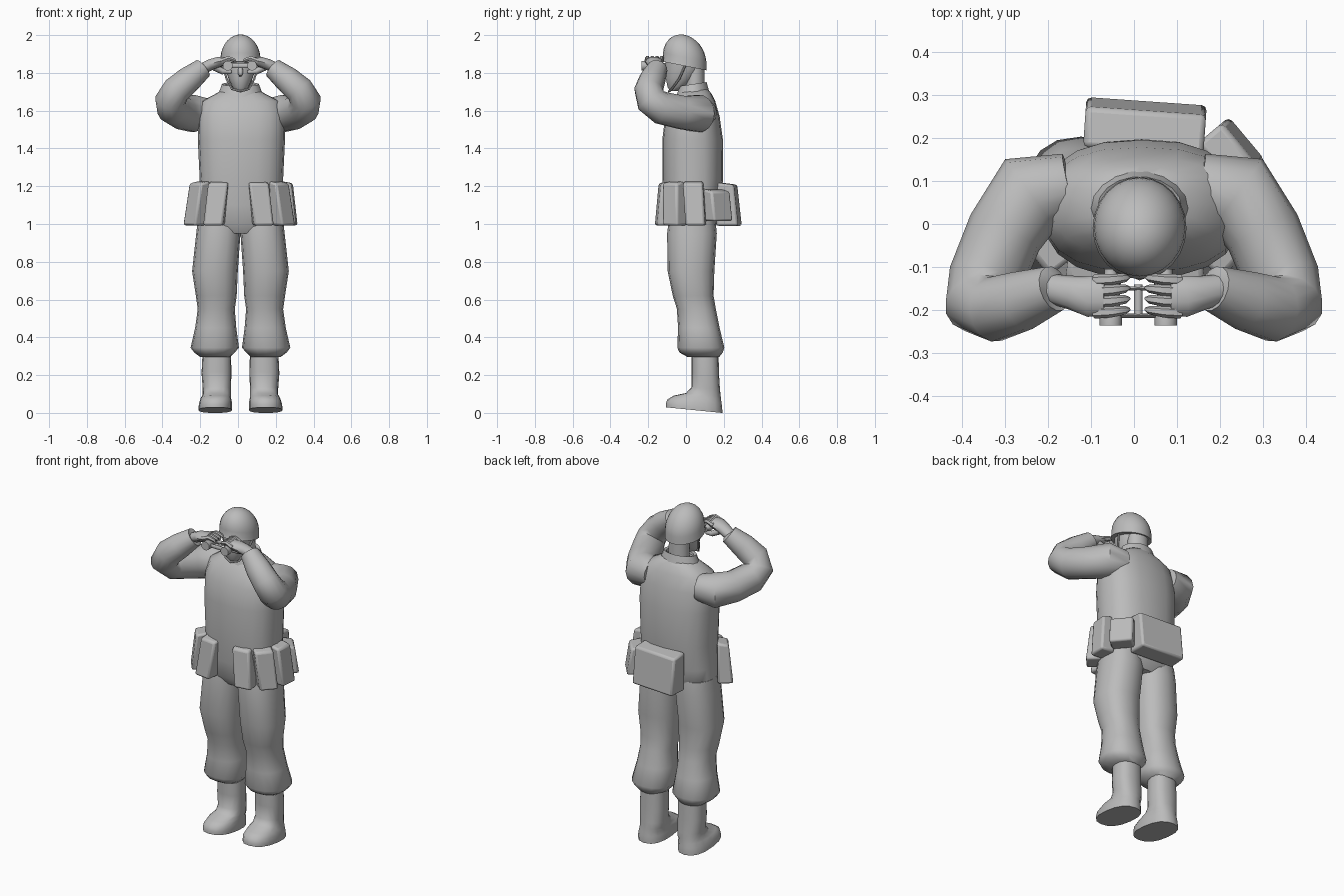
import bpy, bmesh
from math import sin, cos, pi, radians, copysign
from mathutils import Vector, Matrix

if "Cube" in bpy.data.objects:
    bpy.data.objects.remove(bpy.data.objects["Cube"])

GREY = (0.5, 0.5, 0.5, 1)
mat = bpy.data.materials.new("plain grey")
mat.use_nodes = True
mat.diffuse_color = GREY
mat.node_tree.nodes["Principled BSDF"].inputs["Base Color"].default_value = GREY
MID = 0.013  # body centre line


def finish(name, bm, angle=50, bevel=0):
    bmesh.ops.recalc_face_normals(bm, faces=bm.faces)
    mesh = bpy.data.meshes.new(name)
    bm.to_mesh(mesh)
    bm.free()
    mesh.materials.append(mat)
    ob = bpy.data.objects.new(name, mesh)
    bpy.context.collection.objects.link(ob)
    bpy.ops.object.select_all(action="DESELECT")
    ob.select_set(True)
    bpy.context.view_layer.objects.active = ob
    bpy.ops.object.shade_smooth_by_angle(angle=radians(angle))
    if bevel:
        mod = ob.modifiers.new("Bevel", "BEVEL")
        mod.width, mod.segments = bevel, 2
    return ob


def skin(bm, rings):
    """Bridge equal rings of points and close both ends."""
    rows = [[bm.verts.new(p) for p in ring] for ring in rings]
    n = len(rows[0])
    for a, b in zip(rows, rows[1:]):
        for i in range(n):
            j = (i + 1) % n
            bm.faces.new((a[i], a[j], b[j], b[i]))
    bm.faces.new(rows[0][::-1])
    bm.faces.new(rows[-1])


def loft(name, rings, power=2.0, shear=0.0, side=1, seg=18, centre=MID):
    """Stack rings (z, x0, x1, y0, y1); x is measured from the centre."""
    out = []
    for z, x0, x1, y0, y1 in rings:
        pts = []
        for i in range(seg):
            a = 2 * pi * i / seg
            c, s = [copysign(abs(v) ** (2 / power), v) for v in (cos(a), sin(a))]
            x = (x0 + x1) / 2 + c * (x1 - x0) / 2
            y = (y0 + y1) / 2 + s * (y1 - y0) / 2
            pts.append((centre + side * x, y, z + shear * y))
        out.append(pts)
    bm = bmesh.new()
    skin(bm, out)
    return finish(name, bm)


def sweep(name, path, side=1, seg=12, centre=0.0):
    """Tube along points (x, y, z, radius[, second radius])."""
    pts = [Vector((centre + side * p[0], p[1], p[2])) for p in path]
    bm, rings, u, old = bmesh.new(), [], None, None
    for i, p in enumerate(pts):
        t = (pts[min(i + 1, len(pts) - 1)] - pts[max(i - 1, 0)]).normalized()
        if u is None:
            u = t.cross(Vector((0, 0, 1))).normalized()
        else:
            u = old.rotation_difference(t) @ u
        v, old = t.cross(u), t
        ra, rb = path[i][3], path[i][-1]
        rings.append([p + u * ra * cos(2 * pi * k / seg) + v * rb * sin(2 * pi * k / seg)
                      for k in range(seg)])
    skin(bm, rings)
    return finish(name, bm)


def pouch(name, x, y, z, size, turn, lean):
    """Bevelled box, fuller at the bottom, whose front looks along its turn."""
    bm = bmesh.new()
    bmesh.ops.create_cube(bm, size=1)
    for v in bm.verts:
        low = v.co.z < 0
        outer = v.co.y < 0
        v.co = Vector(a * b for a, b in zip(v.co, size))
        v.co.x += lean if low else -lean
        if outer:
            v.co.y += -0.012 if low else 0.012
            v.co.z -= 0.0 if low else 0.012
    bm.transform(Matrix.Translation((x, y, z)) @ Matrix.Rotation(radians(turn), 4, "Z"))
    return finish(name, bm, 40, 0.012)


# Jacket and collar
loft("jacket", [
    (0.95, -.15, .15, -.07, .13), (1.0, -.225, .228, -.10, .165),
    (1.1, -.222, .226, -.112, .18), (1.24, -.216, .226, -.125, .197),
    (1.45, -.226, .236, -.125, .195), (1.57, -.225, .235, -.11, .178),
    (1.65, -.205, .21, -.07, .155), (1.69, -.13, .13, -.04, .135),
    (1.72, -.08, .08, -.01, .11)], power=2.5, seg=20)
loft("collar", [
    (1.66, -.125, .125, -.06, .13), (1.735, -.098, .098, -.035, .11),
    (1.73, -.082, .082, -.02, .098), (1.69, -.07, .07, -.01, .09)], shear=0.15)

# Head, nose and neck
loft("neck", [(1.66, -.062, .062, -.005, .1), (1.84, -.06, .06, -.005, .098)])
loft("head", [
    (1.705, -.025, .025, -.085, -.035), (1.725, -.043, .043, -.098, -.005),
    (1.77, -.064, .064, -.108, .05), (1.82, -.08, .08, -.112, .08),
    (1.88, -.084, .084, -.11, .085)])
sweep("nose", [(MID, -.1, 1.845, .007), (MID, -.118, 1.81, .014),
               (MID, -.118, 1.795, .013), (MID, -.1, 1.785, .008)], seg=8)

# Helmet dome with a slight brim
dome = [(1.835, -.109, .109, -.128, .109), (1.85, -.107, .107, -.122, .108)]
for k in range(9):
    a = radians(5 + 10.3 * k)
    r = cos(a)
    dome.append((1.87 + 0.13 * sin(a), -.106 * r, .106 * r, -.007 - .115 * r, -.007 + .115 * r))
loft("helmet", dome, shear=-0.2, seg=24)

for side, label in ((1, "left"), (-1, "right")):
    # Trousers gathered above the boots
    loft(label + "_trouser_leg", [
        (1.03, .0, .225, -.09, .155), (.95, .0, .234, -.10, .163),
        (.75, .014, .256, -.097, .15), (.62, .02, .236, -.07, .146),
        (.55, .03, .226, -.048, .158), (.45, .022, .24, -.042, .178),
        (.345, .008, .264, -.046, .203), (.32, .03, .245, -.035, .195),
        (.295, .055, .212, .01, .175)], power=2.3, side=side, seg=16)
    # Boot shaft, foot and sole
    loft(label + "_boot", [
        (.34, .05, .2, .03, .172), (.22, .048, .206, .03, .175),
        (.14, .05, .2, .03, .18), (.105, .05, .2, -.0, .184),
        (.085, .05, .21, -.065, .186), (.06, .045, .218, -.1, .19),
        (.035, .045, .222, -.107, .192), (.019, .045, .222, -.107, .192)],
        power=2.4, shear=-0.1, side=side, seg=16)
    # Bent sleeve raised to the face
    sweep(label + "_sleeve", [
        (.15, .09, 1.59, .075), (.24, .07, 1.585, .1), (.3, -.02, 1.59, .09),
        (.345, -.13, 1.615, .088), (.358, -.185, 1.655, .082),
        (.325, -.198, 1.71, .076), (.26, -.178, 1.765, .07),
        (.185, -.15, 1.825, .054), (.183, -.15, 1.827, .035)], side=side, seg=14)
    # Palm, thumb and fingers wrapped over the eyepieces
    sweep(label + "_palm", [
        (.2, -.15, 1.82, .034, .03), (.15, -.16, 1.845, .04, .03),
        (.11, -.168, 1.858, .048, .028), (.075, -.168, 1.865, .045, .02)],
        side=side, seg=10, centre=0.008)
    for k in range(4):
        y = -.206 + .025 * k
        sweep(f"{label}_finger_{k + 1}", [
            (.1, y, 1.862, .014), (.06, y + .002, 1.878, .013),
            (.028, y + .006, 1.868, .01), (.02, y + .008, 1.858, .005)],
            side=side, seg=6, centre=0.008)
    sweep(label + "_thumb", [
        (.13, -.145, 1.83, .02), (.09, -.135, 1.808, .016),
        (.05, -.138, 1.805, .012), (.04, -.14, 1.807, .006)],
        side=side, seg=8, centre=0.008)
    # Binocular barrel: eyepiece, tube and flared objective
    sweep(label + "_barrel", [
        (.064, -.105, 1.838, .015), (.064, -.13, 1.838, .015),
        (.064, -.135, 1.838, .021), (.064, -.19, 1.838, .021),
        (.064, -.2, 1.838, .026), (.064, -.236, 1.838, .026),
        (.064, -.236, 1.838, .02), (.064, -.226, 1.838, .02)],
        side=side, seg=14, centre=0.01)
    # Chin strap
    sweep(label + "_chin_strap", [
        (.096, .0, 1.85, .006), (.074, -.035, 1.77, .006),
        (.045, -.075, 1.715, .006), (.0, -.09, 1.702, .006)],
        side=side, seg=6, centre=MID)

# Binocular bridge
sweep("binocular_hinge", [(.01, -.14, 1.838, .01), (.01, -.215, 1.838, .01)], seg=10)
for y in (-.15, -.213):
    sweep("binocular_bridge", [(-.05, y, 1.838, .005, .012), (.07, y, 1.838, .005, .012)], seg=8)

# Belt pouches and back pack
SMALL = (.105, .075, .235)
pouch("left_front_pouch", .12, -.112, 1.11, SMALL, 8, .012)
pouch("left_middle_pouch", .226, -.062, 1.11, SMALL, 48, .012)
pouch("left_side_pouch", .262, .045, 1.11, SMALL, 85, .008)
pouch("left_rear_pouch", .222, .165, 1.1, (.13, .085, .17), 130, 0)
pouch("right_front_pouch", -.115, -.112, 1.11, SMALL, -8, -.012)
pouch("right_side_pouch", -.215, -.055, 1.11, SMALL, -52, -.012)
pouch("back_pack", .025, .222, 1.105, (.28, .105, .23), 176, 0)
